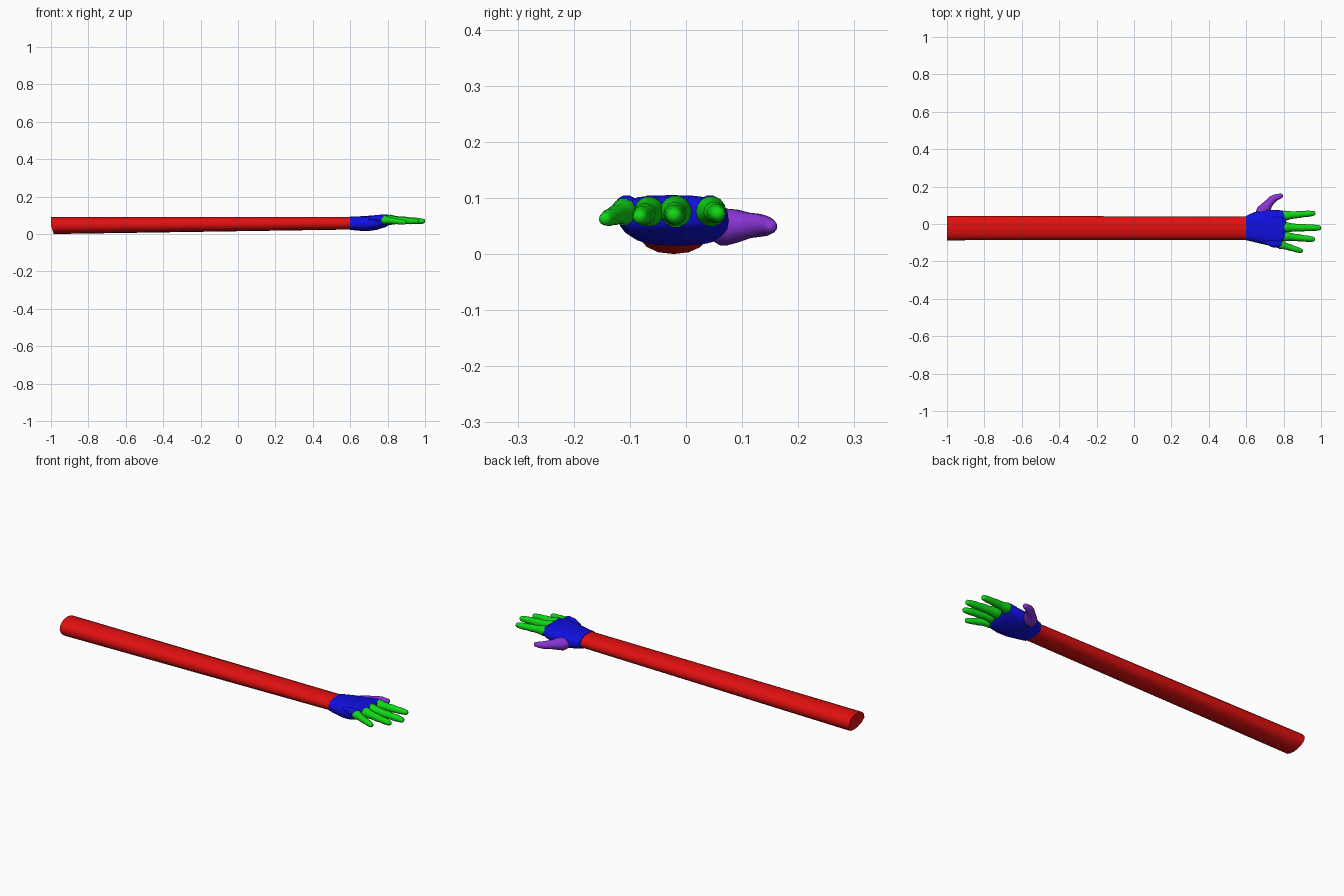
import bpy, bmesh, math
from mathutils import Vector

if "Cube" in bpy.data.objects:
    bpy.data.objects.remove(bpy.data.objects["Cube"])


def material(name, rgb):
    m = bpy.data.materials.new(name)
    m.diffuse_color = (*rgb, 1)
    m.use_nodes = True
    m.node_tree.nodes["Principled BSDF"].inputs["Base Color"].default_value = m.diffuse_color
    return m


RED = material("red", (0.75, 0.005, 0.005))
BLUE = material("blue", (0.005, 0.005, 0.75))
GREEN = material("green", (0.005, 0.68, 0.008))
PURPLE = material("purple", (0.25, 0.035, 0.68))


def loft(name, rings, mat, angle=50):
    """Skin a list of closed rings of points and cap both ends."""
    bm = bmesh.new()
    loops = [[bm.verts.new(p) for p in ring] for ring in rings]
    n = len(loops[0])
    for a, b in zip(loops, loops[1:]):
        for i in range(n):
            j = (i + 1) % n
            bm.faces.new((a[i], a[j], b[j], b[i]))
    bm.faces.new(loops[0][::-1])
    bm.faces.new(loops[-1])
    bmesh.ops.recalc_face_normals(bm, faces=bm.faces)
    me = bpy.data.meshes.new(name)
    bm.to_mesh(me)
    bm.free()
    me.materials.append(mat)
    ob = bpy.data.objects.new(name, me)
    bpy.context.collection.objects.link(ob)
    bpy.ops.object.select_all(action='DESELECT')
    ob.select_set(True)
    bpy.context.view_layer.objects.active = ob
    bpy.ops.object.shade_smooth_by_angle(angle=math.radians(angle))
    return ob


def section(x, y0, y1, z0, z1, n, power=1.0, slant=0.0, bow=0.0):
    """Rounded ring facing x; slant leans it back at the bottom, bow at the sides."""
    pts = []
    for i in range(n):
        t = 2 * math.pi * i / n
        c, s = math.cos(t), math.sin(t)
        c = math.copysign(abs(c) ** power, c)
        s = math.copysign(abs(s) ** power, s)
        pts.append((x + slant * max(0, -s) - bow * max(0, -c) ** 2,
                    (y0 + y1) / 2 + c * (y1 - y0) / 2,
                    (z0 + z1) / 2 + s * (z1 - z0) / 2))
    return pts


def digit(name, path, mat, n=14):
    """Tapered round limb along (x, y, z, radius) points with a domed tip."""
    pts = [Vector(p[:3]) for p in path]
    rad = [p[3] for p in path]
    rings = []

    def ring(c, d, r):
        side = Vector((-d.y, d.x, 0)).normalized()
        up = d.cross(side)
        rings.append([c + r * (math.cos(2 * math.pi * i / n) * side
                               + math.sin(2 * math.pi * i / n) * up) for i in range(n)])

    for i, (c, r) in enumerate(zip(pts, rad)):
        d = (pts[min(i + 1, len(pts) - 1)] - pts[max(i - 1, 0)]).normalized()
        ring(c, d, r)
    d = (pts[-1] - pts[-2]).normalized()
    for a in (30, 55, 78):
        t = math.radians(a)
        ring(pts[-1] + d * rad[-1] * math.sin(t), d, rad[-1] * math.cos(t))
    return loft(name, rings, mat)


# Forearm sleeve, with the open end cut at a slight slant
loft("forearm", [section(-1.0, -0.087, 0.043, 0.0, 0.092, 16, 0.9, 0.015),
                 section(0.605, -0.085, 0.040, 0.024, 0.092, 16, 0.9)], RED)

# Palm
palm = [(0.600, -0.087, 0.044, 0.022, 0.093, 0), (0.640, -0.096, 0.062, 0.018, 0.094, 0),
        (0.690, -0.108, 0.077, 0.015, 0.097, 0), (0.740, -0.118, 0.076, 0.022, 0.101, 0.005),
        (0.785, -0.124, 0.073, 0.036, 0.105, 0.015), (0.805, -0.118, 0.069, 0.046, 0.100, 0.025),
        (0.813, -0.105, 0.060, 0.055, 0.092, 0.025)]
loft("palm", [section(*p[:5], 24, 0.75, 0, p[5]) for p in palm], BLUE, 60)

# Fingers: base x, y and tip x, y, z, with a raised knuckle at the base
fingers = [("index_finger", 0.79, 0.043, 0.970, 0.058, 0.071, 1.0),
           ("middle_finger", 0.79, -0.018, 1.000, -0.021, 0.068, 1.05),
           ("ring_finger", 0.79, -0.064, 0.968, -0.083, 0.066, 1.0),
           ("little_finger", 0.77, -0.106, 0.903, -0.147, 0.061, 0.9)]
for name, bx, by, tx, ty, tz, k in fingers:
    base, tip = Vector((bx, by, 0.077)), Vector((tx, ty, tz))
    tip -= (tip - base).normalized() * 0.013
    shape = [(0, 0.022), (0.12, 0.027), (0.25, 0.022), (0.42, 0.0185), (0.55, 0.0195),
             (0.7, 0.0165), (0.82, 0.017), (1, 0.0135)]
    digit(name, [(*base.lerp(tip, t), r * k) for t, r in shape], GREEN)

# Knuckle bumps on the back of the hand
for name, bx, by, *_ in fingers:
    digit(name + "_knuckle", [(bx - 0.07, by * 0.9, 0.082, 0.009), (bx - 0.03, by, 0.084, 0.018),
                              (bx + 0.005, by, 0.083, 0.022)], BLUE)

# Thumb
digit("thumb", [(0.665, 0.045, 0.048, 0.022), (0.685, 0.066, 0.048, 0.034), (0.704, 0.088, 0.050, 0.030),
                (0.722, 0.112, 0.051, 0.023), (0.738, 0.129, 0.051, 0.021),
                (0.758, 0.142, 0.050, 0.018), (0.784, 0.150, 0.049, 0.013)], PURPLE)
